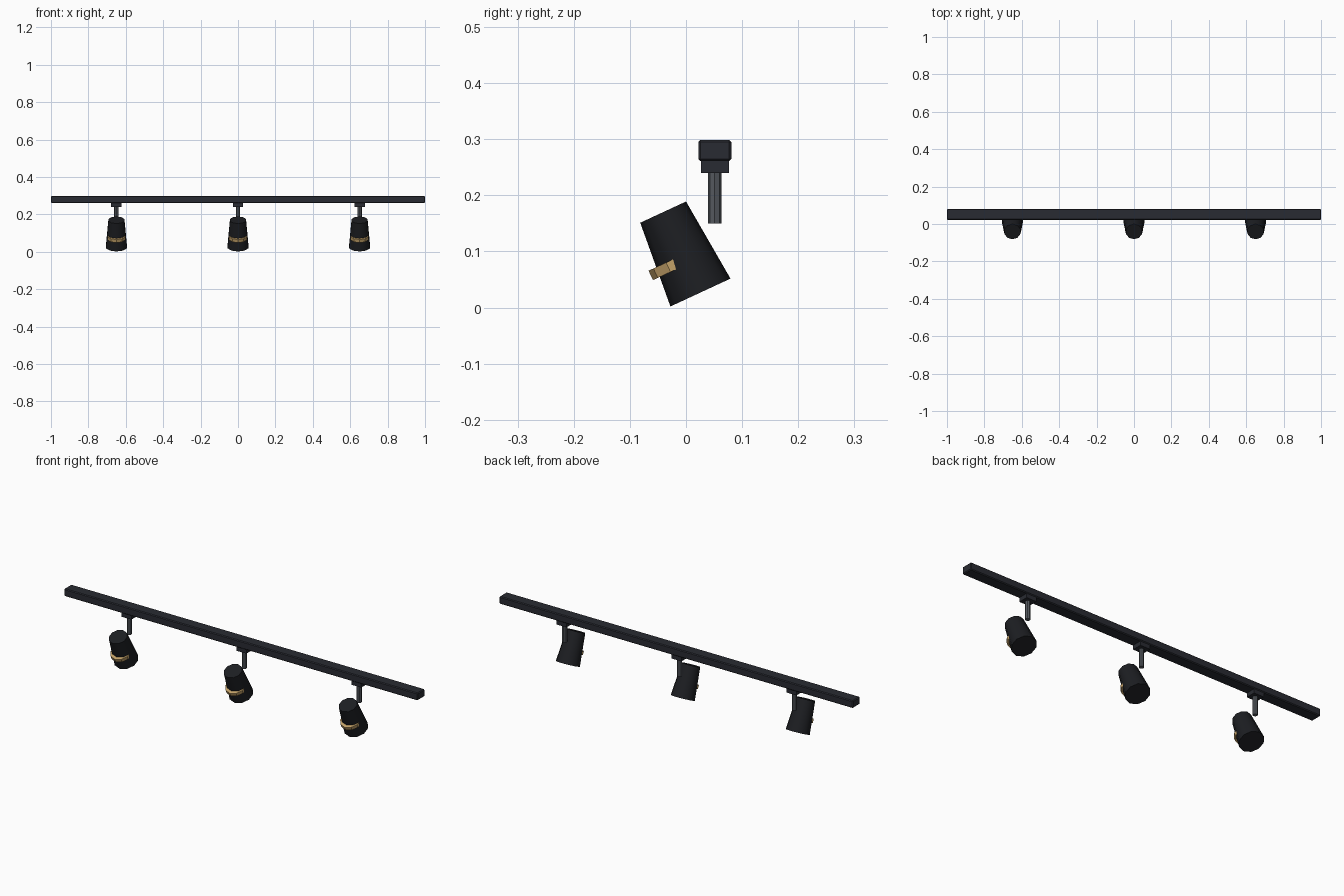
import bpy, math
from mathutils import Vector, Matrix

if "Cube" in bpy.data.objects:
    bpy.data.objects.remove(bpy.data.objects["Cube"])

TILT = math.radians(24.9)


def material(name, rgb):
    m = bpy.data.materials.new(name)
    m.diffuse_color = (*rgb, 1)
    m.use_nodes = True
    m.node_tree.nodes["Principled BSDF"].inputs["Base Color"].default_value = m.diffuse_color
    return m


BLACK = material("matte_black", (0.012, 0.013, 0.016))
RAIL = material("rail_black", (0.022, 0.024, 0.032))
STEEL = material("dark_steel", (0.09, 0.10, 0.115))
BRASS = material("brass", (0.55, 0.36, 0.14))


def finish(name, mat):
    ob = bpy.context.object
    ob.name = name
    ob.data.materials.append(mat)
    return ob


def box(name, loc, size, mat, bevel=0):
    bpy.ops.mesh.primitive_cube_add(size=1, location=loc)
    ob = finish(name, mat)
    ob.scale = size
    bpy.ops.object.transform_apply(location=False, rotation=False, scale=True)
    if bevel:
        mod = ob.modifiers.new("bevel", "BEVEL")
        mod.width = bevel
        mod.segments = 1
    return ob


def cone(name, loc, r1, r2, depth, sides, mat, tilt=0):
    bpy.ops.mesh.primitive_cone_add(vertices=sides, radius1=r1, radius2=r2, depth=depth,
                                    location=loc, rotation=(tilt, 0, 0))
    return finish(name, mat)


# ceiling rail
box("rail", (0, 0.0515, 0.28), (2, 0.059, 0.038), RAIL, 0.004)

# three tilted spotlights
for i, x in enumerate((-0.65, 0, 0.65), 1):
    box(f"adapter_{i}", (x, 0.052, 0.251), (0.056, 0.05, 0.022), RAIL)
    cone(f"stem_{i}", (x, 0.051, 0.197), 0.012, 0.012, 0.094, 8, STEEL)
    centre = Vector((x, -0.0075, 0.0985))
    cone(f"lamp_head_{i}", centre, 0.059, 0.045, 0.158, 10, BLACK, TILT)
    bpy.ops.object.shade_smooth_by_angle(angle=math.radians(40))
    # brass band set forward so only its front half shows
    offset = Matrix.Rotation(TILT, 3, 'X') @ Vector((0, -0.0175, -0.014))
    cone(f"brass_band_{i}", centre + offset, 0.05, 0.05, 0.0185, 10, BRASS, TILT)
